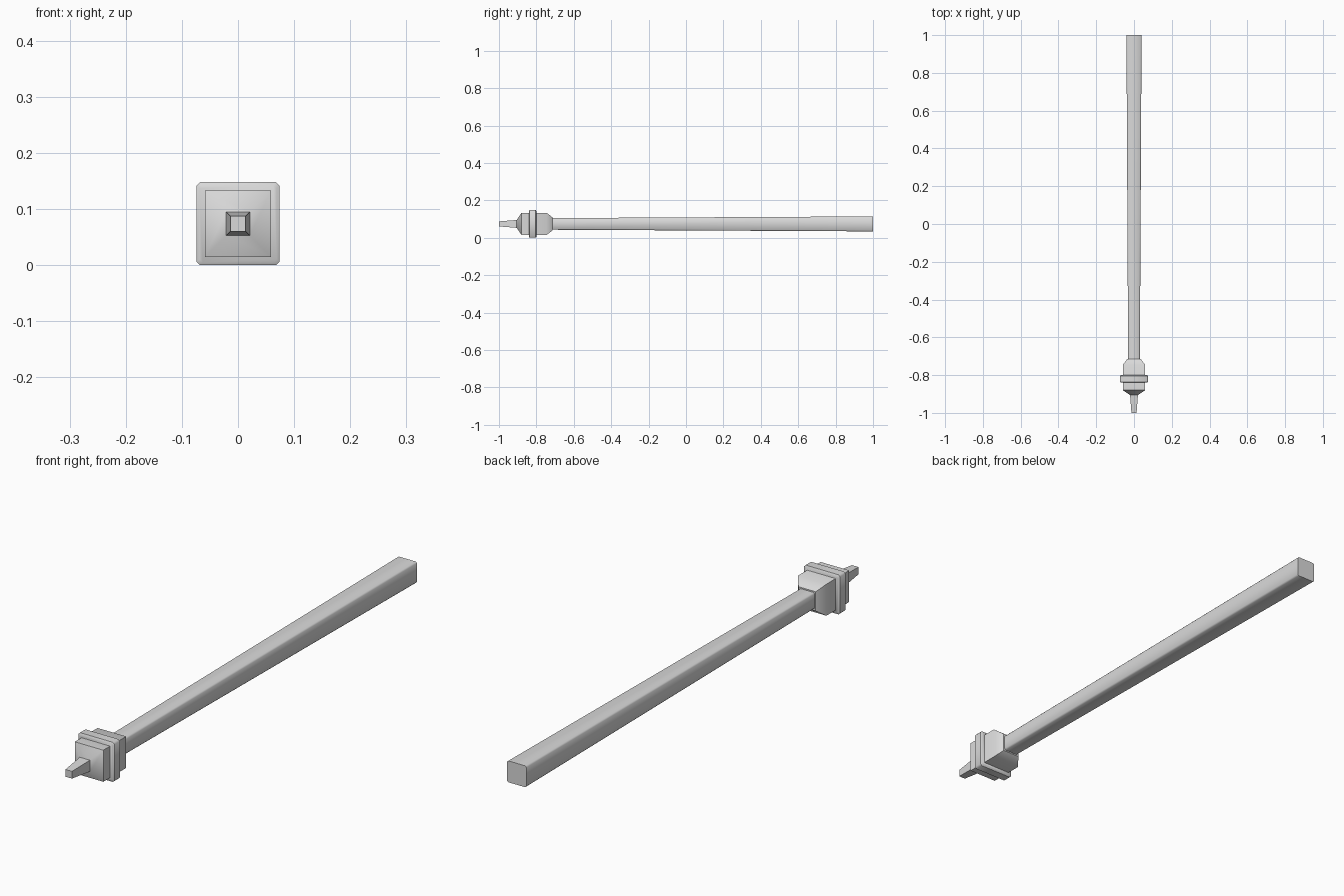
import bpy
import bmesh
from math import radians

cube = bpy.data.objects.get("Cube")
if cube:
    bpy.data.objects.remove(cube, do_unlink=True)

AXIS_Z = 0.074  # height of the long axis

grey = bpy.data.materials.new("light grey")
grey.use_nodes = True
colour = (0.7, 0.7, 0.7, 1)
grey.diffuse_color = colour
grey.node_tree.nodes["Principled BSDF"].inputs["Base Color"].default_value = colour


def square_ring(half, cut):
    """Square outline, with its corners cut when cut is above zero."""
    points = []
    for sx, sz in ((1, 1), (-1, 1), (-1, -1), (1, -1)):
        a = (sx * half, sz * (half - cut))
        b = (sx * (half - cut), sz * half)
        if cut == 0:
            points.append(a)
        else:
            points += [a, b] if sx * sz > 0 else [b, a]
    return points


def loft(name, sections, cut=0.0, angle=30):
    """Capped square loft along y from (y, half width) sections."""
    bm = bmesh.new()
    rings = [[bm.verts.new((x, y, AXIS_Z + z)) for x, z in square_ring(half, cut)]
             for y, half in sections]
    n = len(rings[0])
    for r0, r1 in zip(rings, rings[1:]):
        for i in range(n):
            j = (i + 1) % n
            bm.faces.new((r0[i], r0[j], r1[j], r1[i]))
    bm.faces.new(rings[0])
    bm.faces.new(rings[-1])
    bmesh.ops.recalc_face_normals(bm, faces=bm.faces)
    mesh = bpy.data.meshes.new(name)
    bm.to_mesh(mesh)
    bm.free()
    mesh.materials.append(grey)
    obj = bpy.data.objects.new(name, mesh)
    bpy.context.collection.objects.link(obj)
    bpy.ops.object.select_all(action="DESELECT")
    obj.select_set(True)
    bpy.context.view_layer.objects.active = obj
    bpy.ops.object.shade_smooth_by_angle(angle=radians(angle))
    return obj


# Long shaft, widening slightly towards the back, with narrow cut edges
loft("shaft", [(-0.73, 0.031), (1.0, 0.04)], cut=0.005, angle=50)

# Head block with a sloped front and back
loft("head", [(-0.905, 0.021), (-0.88, 0.059), (-0.745, 0.059), (-0.715, 0.036)], angle=48)

# Raised band around the head
loft("collar", [(-0.84, 0.069), (-0.836, 0.074), (-0.804, 0.074), (-0.8, 0.069)],
     cut=0.006, angle=50)

# Tapered tip
loft("tip", [(-1.0, 0.0135), (-0.9, 0.0214)])
